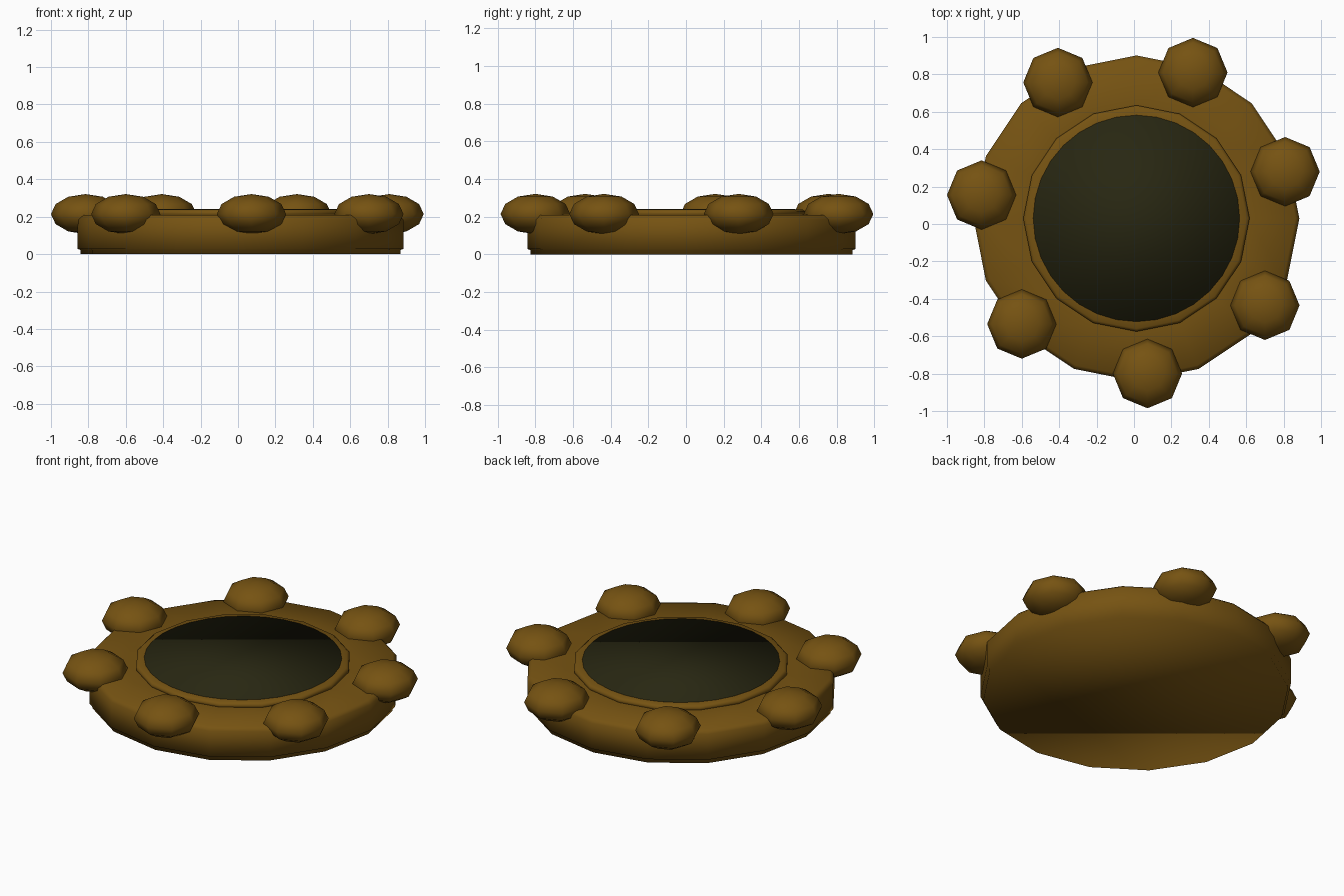
import bpy, bmesh, math

if "Cube" in bpy.data.objects:
    bpy.data.objects.remove(bpy.data.objects["Cube"])

CX, CY = 0.013, 0.03   # centre of the round body


def material(name, rgb):
    m = bpy.data.materials.new(name)
    m.diffuse_color = (*rgb, 1)
    m.use_nodes = True
    m.node_tree.nodes["Principled BSDF"].inputs["Base Color"].default_value = m.diffuse_color
    return m


brown = material("golden_brown", (0.18, 0.086, 0.006))
dark = material("dark_olive", (0.021, 0.020, 0.006))


def finish(name, bm, mat, loc):
    bmesh.ops.recalc_face_normals(bm, faces=bm.faces)
    for f in bm.faces:
        f.smooth = True
    me = bpy.data.meshes.new(name)
    bm.to_mesh(me)
    bm.free()
    me.materials.append(mat)
    ob = bpy.data.objects.new(name, me)
    ob.location = loc
    bpy.context.collection.objects.link(ob)
    return ob


def lathe(name, profile, sides, mat):
    """Turn a (radius, height) profile around z and cap both ends."""
    bm = bmesh.new()
    rings = []
    for r, z in profile:
        rings.append([bm.verts.new((r * math.cos(2 * math.pi * i / sides),
                                    r * math.sin(2 * math.pi * i / sides), z))
                      for i in range(sides)])
    for a, b in zip(rings, rings[1:]):
        for i in range(sides):
            j = (i + 1) % sides
            bm.faces.new((a[i], a[j], b[j], b[i]))
    bm.faces.new(rings[0])
    bm.faces.new(rings[-1])
    return finish(name, bm, mat, (CX, CY, 0))


# Round base with a stepped foot and softened shoulder
lathe("base", [(0.855, 0), (0.855, 0.022), (0.871, 0.028), (0.871, 0.185),
               (0.85, 0.208), (0.60, 0.212)], 16, brown)

# Raised rim around the dark surface
lathe("rim", [(0.605, 0.205), (0.605, 0.227), (0.59, 0.238), (0.53, 0.238)], 16, brown)

# Dark round surface
lathe("dark_surface", [(0.552, 0.234), (0.552, 0.241)], 32, dark)

# Flattened knobs spaced around the edge
knobs = [(0.315, 0.81), (-0.407, 0.757), (-0.815, 0.155), (-0.60, -0.535),
         (0.072, -0.80), (0.70, -0.435), (0.808, 0.28)]
for n, (x, y) in enumerate(knobs, 1):
    bm = bmesh.new()
    bmesh.ops.create_uvsphere(bm, u_segments=8, v_segments=6, radius=1)
    bmesh.ops.scale(bm, vec=(0.185, 0.185, 0.107), verts=bm.verts)
    finish(f"knob_{n}", bm, brown, (x, y, 0.214))
